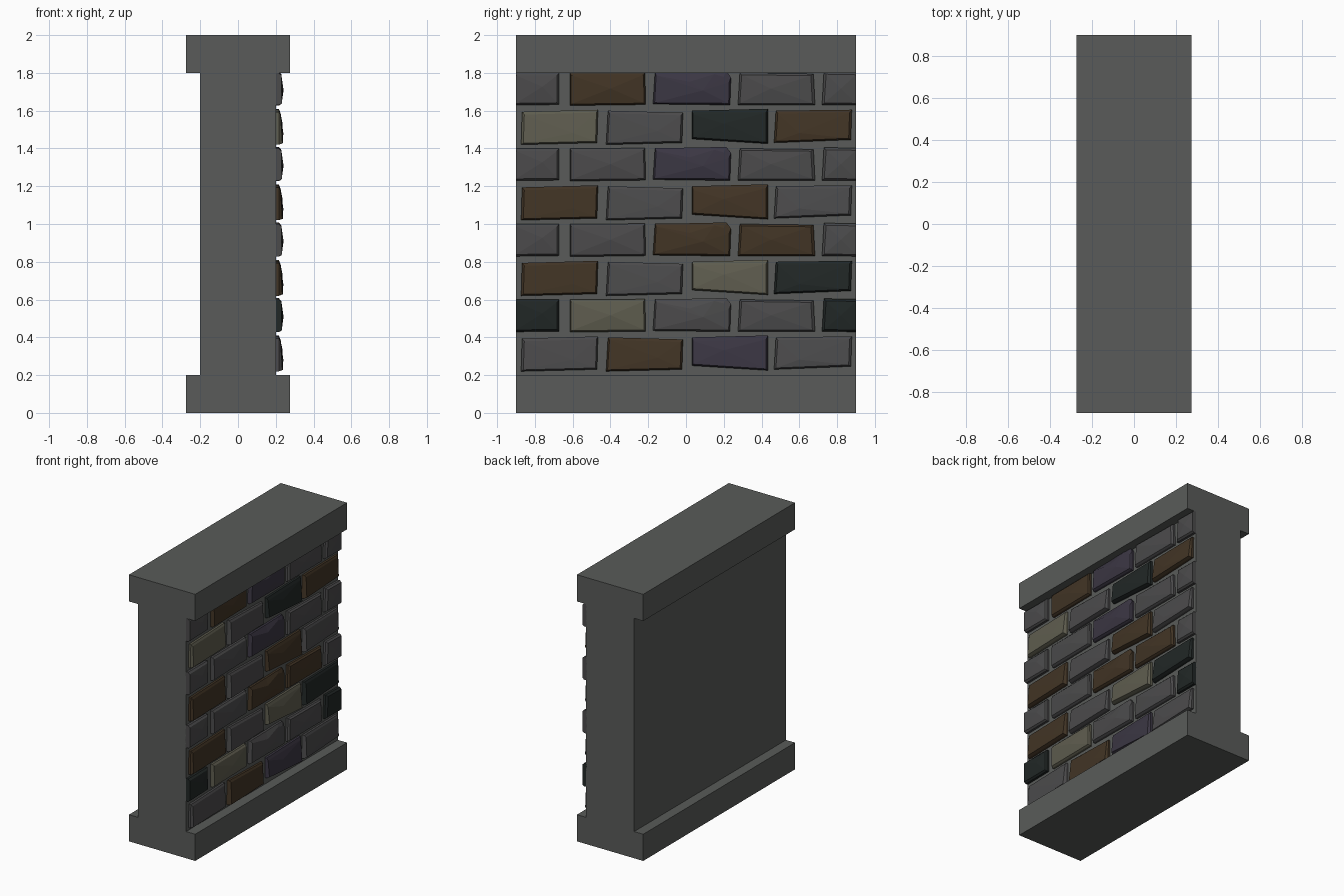
import bpy, bmesh

if "Cube" in bpy.data.objects:
    bpy.data.objects.remove(bpy.data.objects["Cube"])

def material(name, rgb):
    m = bpy.data.materials.new(name)
    m.diffuse_color = (*rgb, 1)
    m.use_nodes = True
    m.node_tree.nodes["Principled BSDF"].inputs["Base Color"].default_value = m.diffuse_color
    return m

MATS = {
    "g": material("grey_stone", (.07, .069, .071)),
    "b": material("brown_stone", (.053, .034, .018)),
    "p": material("purple_stone", (.043, .037, .056)),
    "d": material("dark_stone", (.015, .020, .019)),
    "y": material("beige_stone", (.112, .108, .077)),
}
MORTAR = material("mortar", (.100, .105, .100))

def make_object(name, bm, mat):
    bmesh.ops.recalc_face_normals(bm, faces=bm.faces[:])
    me = bpy.data.meshes.new(name)
    bm.to_mesh(me)
    bm.free()
    me.materials.append(mat)
    ob = bpy.data.objects.new(name, me)
    bpy.context.collection.objects.link(ob)
    return ob

# wall with plinth and coping: one I-shaped profile extruded along y
half = [(.275, 0), (.275, .2), (.2, .2), (.2, 1.8), (.275, 1.8), (.275, 2)]
profile = half + [(-x, z) for x, z in reversed(half)]
bm = bmesh.new()
face = bm.faces.new([bm.verts.new((x, -.9, z)) for x, z in profile])
ext = bmesh.ops.extrude_face_region(bm, geom=[face])
bmesh.ops.translate(bm, vec=(0, 1.8, 0),
                    verts=[v for v in ext["geom"] if isinstance(v, bmesh.types.BMVert)])
make_object("wall", bm, MORTAR)

def brick(name, outer, inner, centre, z0, mat):
    """Rough stone: base ring, bevel ring, then a faceted front fanned from a high point."""
    bm = bmesh.new()
    n = len(outer)
    rings = [[bm.verts.new((x, y, z + z0)) for y, z in outer] for x in (.19, .216)]
    rings.append([bm.verts.new((x, y, z + z0)) for y, z, x in inner])
    bm.faces.new(rings[0])
    for a, b in zip(rings, rings[1:]):
        for i in range(n):
            j = (i + 1) % n
            bm.faces.new((a[i], a[j], b[j], b[i]))
    c = bm.verts.new((centre[2], centre[0], centre[1] + z0))
    for i in range(n):
        bm.faces.new((rings[2][i], rings[2][(i + 1) % n], c))
    make_object(name, bm, mat)

def quad(corners, l, r, t, b, depths, centre):
    """Corners TL, TR, BR, BL; insets of the front face on each side."""
    shift = [(l, -t), (-r, -t), (-r, b), (l, b)]
    inner = [(y + dy, z + dz, x) for (y, z), (dy, dz), x in zip(corners, shift, depths)]
    return corners, inner, centre

# stone shapes of the even and odd courses (y, z from course centre)
EVEN = [
    quad([(-.868, .082), (-.466, .093), (-.471, -.082), (-.873, -.092)],
         .012, .008, .015, .008, (.225, .222, .236, .235), (-.60, -.03, .235)),
    quad([(-.413, .088), (-.016, .077), (-.021, -.082), (-.423, -.092)],
         .008, .01, .014, .008, (.226, .223, .236, .238), (-.15, -.02, .236)),
    quad([(.032, .088), (.434, .098), (.434, -.087), (.032, -.062)],
         .006, .01, .02, .008, (.223, .224, .237, .235), (.20, .02, .236)),
    quad([(.476, .088), (.878, .093), (.873, -.066), (.466, -.082)],
         .01, .012, .015, .008, (.225, .220, .234, .238), (.60, -.03, .240)),
]
CHIPPED = (
    [(-.164, .085), (.02, .087), (.16, .090), (.215, .090), (.238, .06), (.233, -.087), (-.175, -.082)],
    [(-.158, .070, .230), (.02, .036, .235), (.15, .076, .229), (.2, .062, .226),
     (.228, .032, .226), (.226, -.078, .228), (-.166, -.075, .232)],
    (.09, -.01, .241))
ODD = [
    quad([(-.9, .082), (-.672, .082), (-.672, -.085), (-.9, -.088)],
         0, .01, .012, .01, (.230, .225, .228, .232), (-.76, .01, .238)),
    quad([(-.614, .082), (-.217, .085), (-.214, -.085), (-.614, -.090)],
         .006, .008, .012, .008, (.228, .226, .228, .230), (-.40, .00, .240)),
    CHIPPED,
    quad([(.285, .083), (.675, .078), (.683, -.086), (.275, -.086)],
         .01, .014, .01, .008, (.228, .226, .229, .230), (.45, .00, .239)),
    quad([(.73, .088), (.9, .085), (.9, -.088), (.72, -.086)],
         .012, 0, .012, .01, (.228, .228, .230, .230), (.82, .00, .238)),
]

# courses from bottom to top, one colour letter per stone
COURSES = ["gbpg", "dyggd", "bgyd", "ggbbg", "bgbg", "ggpgg", "ygdb", "gbpgg"]
for row, colours in enumerate(COURSES):
    odd = row % 2
    z0 = .31 + row * .2 + (.007 if odd else .002)
    for col, (shape, key) in enumerate(zip(ODD if odd else EVEN, colours)):
        brick(f"stone_{row}_{col}", *shape, z0, MATS[key])
